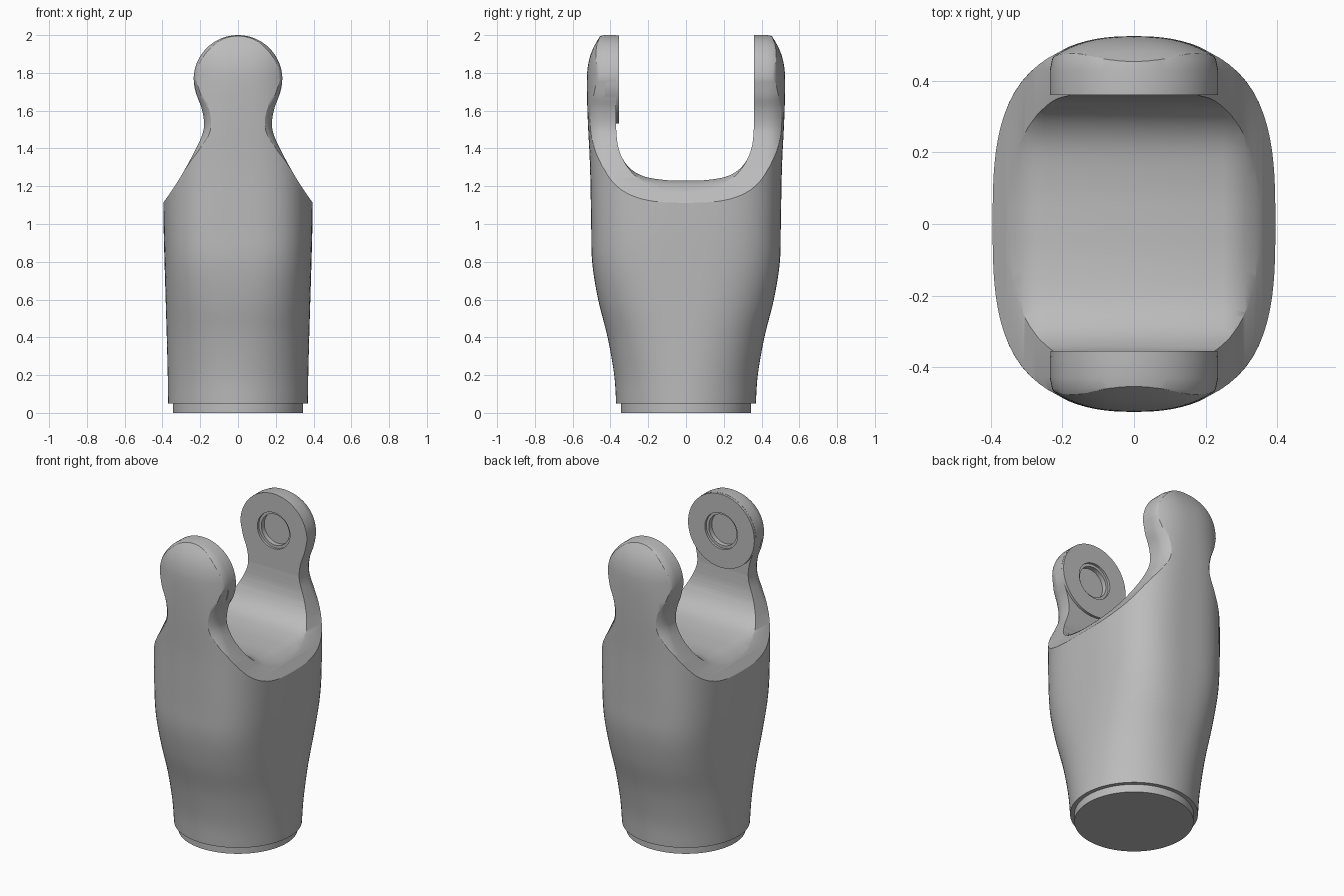
import bpy, bmesh, math
from mathutils import Vector

cube = bpy.data.objects.get("Cube")
if cube:
    bpy.data.objects.remove(cube)

grey = bpy.data.materials.new("plain grey")
grey.use_nodes = True
grey.diffuse_color = (0.5, 0.5, 0.5, 1)
grey.node_tree.nodes["Principled BSDF"].inputs["Base Color"].default_value = (0.5, 0.5, 0.5, 1)


def smooth_path(points, steps=5):
    """Catmull-Rom path through tuples of any length."""
    out = []
    for i in range(len(points) - 1):
        p = [points[max(0, min(len(points) - 1, i + k))] for k in (-1, 0, 1, 2)]
        for s in range(steps):
            t = s / steps
            out.append(tuple(0.5 * (2 * b + (c - a) * t + (2 * a - 5 * b + 4 * c - d) * t * t
                                    + (3 * b - a - 3 * c + d) * t ** 3)
                             for a, b, c, d in zip(*p)))
    return out + [points[-1]]


def loft(name, rings):
    """Closed solid through equal-length rings of points."""
    bm = bmesh.new()
    loops = [[bm.verts.new(p) for p in ring] for ring in rings]
    n = len(loops[0])
    for low, high in zip(loops, loops[1:]):
        for i in range(n):
            j = (i + 1) % n
            bm.faces.new((low[i], low[j], high[j], high[i]))
    bm.faces.new(loops[0][::-1])
    bm.faces.new(loops[-1])
    bmesh.ops.recalc_face_normals(bm, faces=bm.faces)
    mesh = bpy.data.meshes.new(name)
    bm.to_mesh(mesh)
    bm.free()
    mesh.materials.append(grey)
    obj = bpy.data.objects.new(name, mesh)
    bpy.context.collection.objects.link(obj)
    return obj


def offset(outline, amount):
    """Move a counter-clockwise 2D outline outwards along its normals."""
    result = []
    for i, p in enumerate(outline):
        a, b = Vector(outline[i - 1]), Vector(outline[(i + 1) % len(outline)])
        d = (b - a).normalized()
        result.append((p[0] + d.y * amount, p[1] - d.x * amount))
    return result


def section(z, rx, ry, power, count=96):
    """Superellipse cross-section."""
    ring = []
    for i in range(count):
        a = 2 * math.pi * i / count
        c, s = math.cos(a), math.sin(a)
        r = (abs(c) ** power + abs(s) ** power) ** (-1 / power)
        ring.append((rx * r * c, ry * r * s, z))
    return ring


def disc(name, radius, y0, y1, z):
    """Cylinder along y."""
    return loft(name, [[(x, y, z + v) for x, v, _ in section(0, radius, radius, 2, 64)]
                       for y in (y0, y1)])


def boolean(target, tool, operation):
    mod = target.modifiers.new("cut", 'BOOLEAN')
    mod.operation, mod.solver, mod.object = operation, 'EXACT', tool
    bpy.context.view_layer.objects.active = target
    bpy.ops.object.modifier_apply(modifier=mod.name)
    bpy.data.objects.remove(tool)


# Body: round at the foot, rounded rectangle above, domed at the prong tips
levels = [(0.05, .37, .37, 2), (0.2, .372, .38, 2.1), (0.4, .377, .415, 2.3),
          (0.6, .383, .465, 2.6), (0.8, .389, .497, 2.9), (1.0, .394, .502, 3),
          (1.3, .396, .508, 2.9), (1.55, .396, .52, 2.7), (1.75, .396, .525, 2.5),
          (1.85, .396, .517, 2.5), (1.93, .396, .492, 2.5), (2.01, .396, .445, 2.5)]
body = loft("forked_body", [section(*lv) for lv in smooth_path(levels)])

# Front silhouette: shoulders, neck and round head, softened at front and back
HEAD_Z, HEAD_R = 1.765, 0.235
neck = smooth_path([(.39, 1.12), (.335, 1.2), (.275, 1.3), (.222, 1.4), (.187, 1.48),
                    (.18, 1.54), (.192, 1.61), (.217, 1.68), (HEAD_R, HEAD_Z)])
arc = [(HEAD_R * math.cos(a), HEAD_Z + HEAD_R * math.sin(a))
       for a in (math.pi / 2 * k / 16 for k in range(1, 17))]
half = [(.47, -.1), (.47, 1.0)] + neck + arc
outline = half + [(-x, z) for x, z in reversed(half[:-1])]
soft = [(.43, 0), (.46, -.006), (.49, -.022), (.515, -.045), (.54, -.075)]
profile = [(-y, o) for y, o in reversed(soft)] + soft
tool = loft("silhouette_tool", [[(x, y, z) for x, z in offset(outline, o)] for y, o in profile])
boolean(body, tool, 'INTERSECT')

# U-shaped slot between the prongs, flaring at the sides
side = smooth_path([(.36, 1.52), (.351, 1.42), (.325, 1.345), (.28, 1.288),
                    (.21, 1.25), (.1, 1.232), (0, 1.229)], 4)
slot = ([(.36, 2.2)] + side + [(-y * 1.03, z) for y, z in reversed(side[:-1])] + [(-.37, 2.2)])[::-1]
flare = [(.25, 0), (.28, .006), (.31, .02), (.34, .045), (.5, .2)]
spans = [(-x, o) for x, o in reversed(flare)] + flare
tool = loft("slot_tool", [[(x, y, z) for y, z in offset(slot, o)] for x, o in spans])
boolean(body, tool, 'DIFFERENCE')

# Raised pad on the inside of the front prong
boolean(body, disc("pad", HEAD_R - .001, -.43, -.355, HEAD_Z), 'UNION')

# Stepped blind pin holes on the inner faces
for s, face in ((-1, .355), (1, .36)):
    for radius, depth in ((.115, .015), (.098, .045)):
        boolean(body, disc("pin_hole", radius, s * .3, s * (face + depth), HEAD_Z), 'DIFFERENCE')

# Base plug
plug = loft("base_plug", [section(z, .345, .345, 2) for z in (0, .06)])

for obj in (body, plug):
    bpy.ops.object.select_all(action='DESELECT')
    obj.select_set(True)
    bpy.context.view_layer.objects.active = obj
    bpy.ops.object.shade_smooth_by_angle(angle=math.radians(30))
